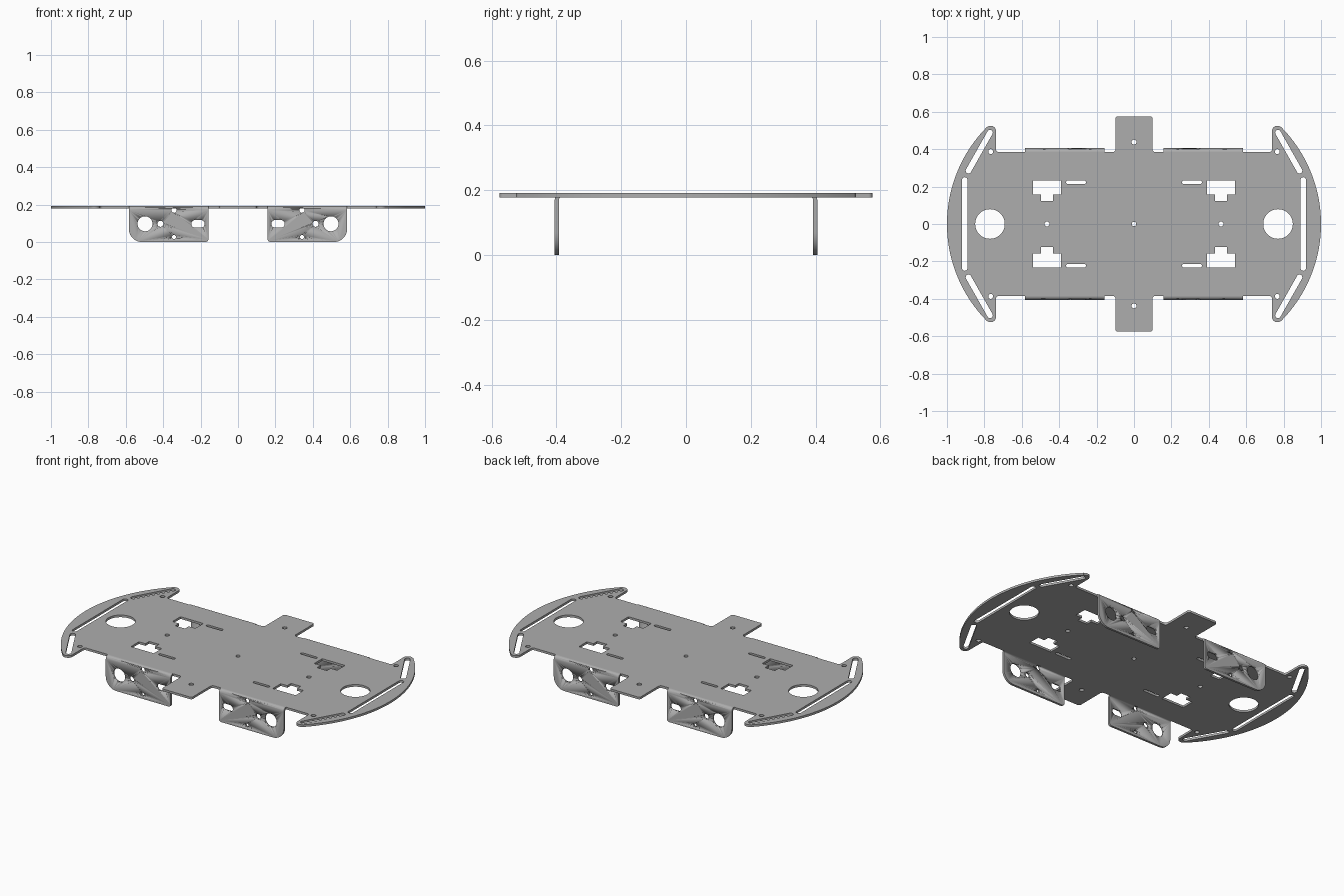
import bpy, bmesh
from math import sin, cos, pi, atan2, radians
from mathutils import Matrix, Vector

cube = bpy.data.objects.get("Cube")
if cube:
    bpy.data.objects.remove(cube, do_unlink=True)

PLATE_BOTTOM, PLATE_TOP, EDGE_Y = 0.178, 0.191, 0.385

metal = bpy.data.materials.new("grey_metal")
metal.use_nodes = True
GREY = (0.42, 0.42, 0.42, 1)
metal.diffuse_color = GREY
metal.node_tree.nodes["Principled BSDF"].inputs["Base Color"].default_value = GREY


def arc(cx, cy, r, start, end, n):
    """Points on an arc, angles in degrees."""
    angles = [radians(start + (end - start) * i / n) for i in range(n + 1)]
    return [(cx + r * cos(a), cy + r * sin(a)) for a in angles]


def circle(cx, cy, r, n=32):
    return arc(cx, cy, r, 0, 360, n)[:-1]


def slot(x1, y1, x2, y2, r):
    a = atan2(y2 - y1, x2 - x1) * 180 / pi
    return arc(x2, y2, r, a - 90, a + 90, 10) + arc(x1, y1, r, a + 90, a + 270, 10)


def mirrored(loop, sx, sy):
    return [(x * sx, y * sy) for x, y in loop]


def four_ways(loop):
    return [mirrored(loop, sx, sy) for sx in (1, -1) for sy in (1, -1)]


def extruded_loops(name, loops, half_depth):
    """Solid from flat closed loops; inner loops become holes."""
    curve = bpy.data.curves.new(name, "CURVE")
    curve.dimensions, curve.fill_mode, curve.extrude = "2D", "BOTH", half_depth
    for loop in loops:
        spline = curve.splines.new("POLY")
        spline.points.add(len(loop) - 1)
        for p, (x, y) in zip(spline.points, loop):
            p.co = (x, y, 0, 1)
        spline.use_cyclic_u = True
    temp = bpy.data.objects.new(name + "_curve", curve)
    mesh = bpy.data.meshes.new_from_object(temp)
    bpy.data.objects.remove(temp)
    bpy.data.curves.remove(curve)
    bm = bmesh.new()
    bm.from_mesh(mesh)
    bmesh.ops.remove_doubles(bm, verts=bm.verts, dist=0.0001)
    return finish(name, bm, mesh)


def finish(name, bm, mesh):
    bmesh.ops.recalc_face_normals(bm, faces=bm.faces)
    bm.to_mesh(mesh)
    bm.free()
    mesh.materials.clear()
    mesh.materials.append(metal)
    obj = bpy.data.objects.new(name, mesh)
    bpy.context.collection.objects.link(obj)
    return obj


def smooth(obj):
    bpy.ops.object.select_all(action="DESELECT")
    obj.select_set(True)
    bpy.context.view_layer.objects.active = obj
    bpy.ops.object.shade_smooth_by_angle(angle=radians(30))


# Plate outline: one quarter with end tab, bumper arm and bowed end
quarter = (arc(0.087, 0.563, 0.012, 90, 0, 4)
           + arc(0.114, EDGE_Y + 0.015, 0.015, 180, 270, 4)
           + arc(0.723, EDGE_Y + 0.015, 0.015, 270, 360, 4)
           + arc(0.766, 0.497, 0.028, 180, 45, 12)
           + arc(0.264, 0, 0.736, 44.7, 0, 32))
half = quarter + mirrored(quarter, 1, -1)[-2::-1]
outline = half + mirrored(half, -1, 1)[::-1]

# Plate openings
tee = [(0.39, 0.232), (0.54, 0.232), (0.54, 0.157), (0.497, 0.157),
       (0.497, 0.122), (0.433, 0.122), (0.433, 0.157), (0.39, 0.157)]
holes = [circle(0, 0, 0.012)]
for s in (1, -1):
    holes += [circle(s * 0.77, 0, 0.079, 64), circle(s * 0.465, 0, 0.013),
              circle(0, s * 0.438, 0.013), slot(s * 0.905, -0.235, s * 0.905, 0.235, 0.015)]
for loop in (tee, slot(0.265, 0.223, 0.354, 0.223, 0.009),
             slot(0.885, 0.285, 0.77, 0.488, 0.015), circle(0.766, 0.387, 0.013)):
    holes += four_ways(loop)

plate = extruded_loops("chassis_plate", [outline] + holes, (PLATE_TOP - PLATE_BOTTOM) / 2)
plate.location.z = (PLATE_TOP + PLATE_BOTTOM) / 2
smooth(plate)

# Cutter for the motor flange holes, standing upright across the front flange
cutter = extruded_loops("flange_hole_cutter", [
    circle(0.497, 0.097, 0.04, 40), circle(0.415, 0.097, 0.016),
    slot(0.198, 0.097, 0.23, 0.097, 0.02),
    circle(0.342, 0.17, 0.014), circle(0.342, 0.027, 0.011)], 0.03)
cutter.data.transform(Matrix.Translation((0, -0.4, 0)) @ Matrix.Rotation(pi / 2, 4, "X"))
cutter.hide_render = True
cutter.hide_set(True)

# Motor flange: bent sheet profile swept along x, with rounded lower corners
BEND_Z = PLATE_TOP - 0.02
profile = (arc(-EDGE_Y, BEND_Z, 0.02, 90, 180, 8) + [(-0.405, 0), (-0.392, 0)]
           + arc(-EDGE_Y, BEND_Z, 0.007, 180, 90, 6))
bm = bmesh.new()
face = bm.faces.new([bm.verts.new((0.158, y, z)) for y, z in profile])
swept = bmesh.ops.extrude_face_region(bm, geom=[face], use_keep_orig=True)
bmesh.ops.translate(bm, vec=Vector((0.426, 0, 0)),
                    verts=[v for v in swept["geom"] if isinstance(v, bmesh.types.BMVert)])
for x, radius in ((0.584, 0.07), (0.158, 0.015)):
    corner = [e for e in bm.edges
              if all(v.co.z < 0.001 and abs(v.co.x - x) < 0.001 for v in e.verts)]
    bmesh.ops.bevel(bm, geom=corner, offset=radius, offset_type="OFFSET",
                    segments=10, profile=0.5, affect="EDGES")
flanges = finish("motor_flanges", bm, bpy.data.meshes.new("motor_flanges"))
smooth(flanges)

cut = flanges.modifiers.new("holes", "BOOLEAN")
cut.operation, cut.solver, cut.object = "DIFFERENCE", "EXACT", cutter
mirror = flanges.modifiers.new("four_corners", "MIRROR")
mirror.use_axis = (True, True, False)
mirror.use_mirror_merge = False
# Keep edge smoothing after the cut
while flanges.modifiers[-1].type != "NODES" and any(m.type == "NODES" for m in flanges.modifiers):
    i = next(i for i, m in enumerate(flanges.modifiers) if m.type == "NODES")
    flanges.modifiers.move(i, len(flanges.modifiers) - 1)
